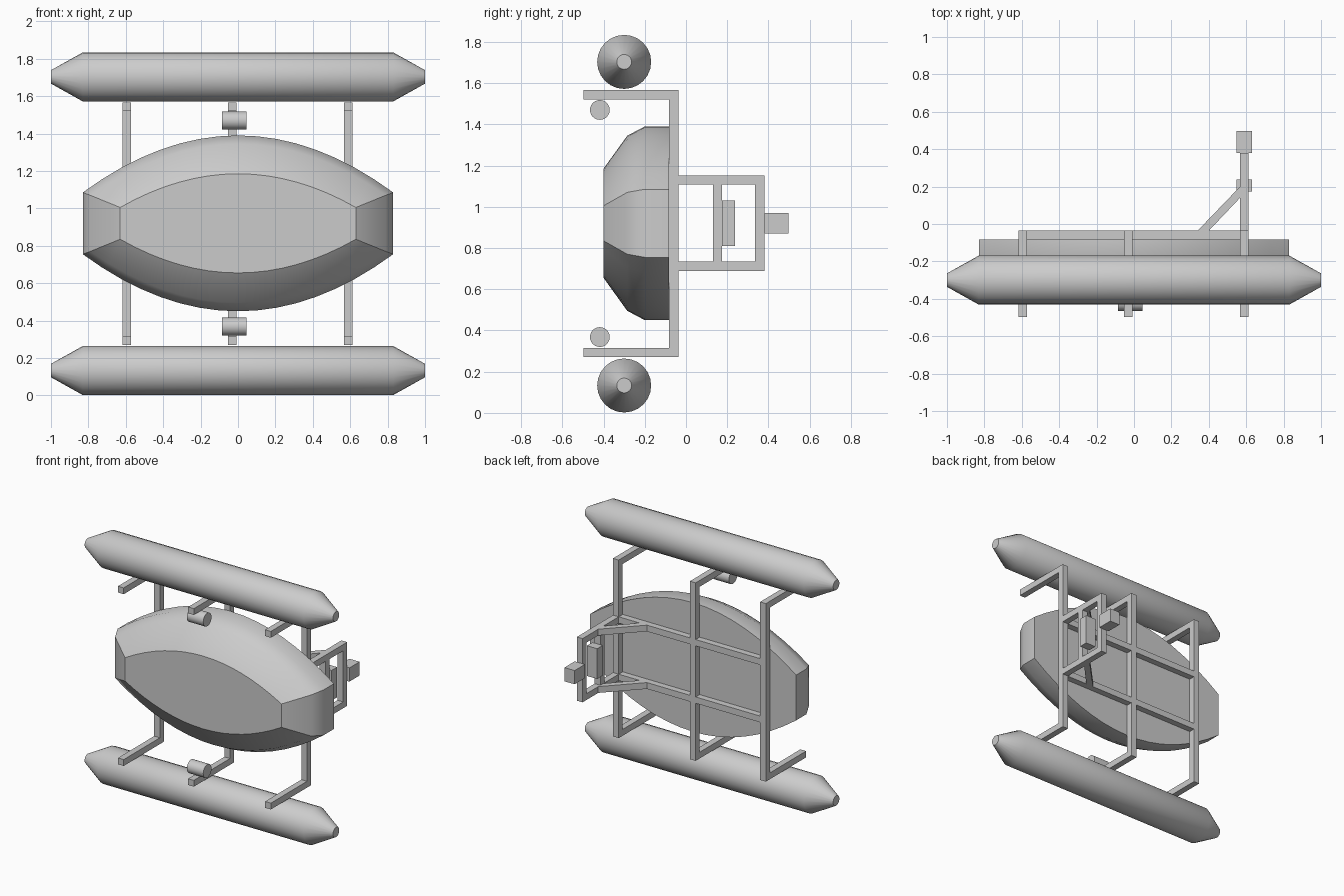
import bpy, bmesh, math
from mathutils import Vector, Matrix

cube = bpy.data.objects.get("Cube")
if cube:
    bpy.data.objects.remove(cube, do_unlink=True)

grey = bpy.data.materials.new("plain grey")
grey.use_nodes = True
grey.diffuse_color = (0.6, 0.6, 0.6, 1)
grey.node_tree.nodes["Principled BSDF"].inputs["Base Color"].default_value = (0.6, 0.6, 0.6, 1)


def finish(name, bm, smooth=False):
    bmesh.ops.recalc_face_normals(bm, faces=bm.faces)
    mesh = bpy.data.meshes.new(name)
    bm.to_mesh(mesh)
    bm.free()
    mesh.materials.append(grey)
    obj = bpy.data.objects.new(name, mesh)
    bpy.context.collection.objects.link(obj)
    if smooth:
        bpy.ops.object.select_all(action="DESELECT")
        obj.select_set(True)
        bpy.context.view_layer.objects.active = obj
        bpy.ops.object.shade_smooth_by_angle(angle=math.radians(30))


def loft(name, rings):
    """Skin a list of equal-length point rings and cap both ends."""
    bm = bmesh.new()
    loops = [[bm.verts.new(p) for p in ring] for ring in rings]
    for a, b in zip(loops, loops[1:]):
        for i in range(len(a)):
            j = (i + 1) % len(a)
            bm.faces.new((a[i], a[j], b[j], b[i]))
    bm.faces.new(loops[0])
    bm.faces.new(loops[-1])
    finish(name, bm, True)


def lathe_x(name, centre, profile, sides=24):
    """Turn (x, radius) pairs around an axis parallel to x."""
    cx, cy, cz = centre
    angles = [math.tau * i / sides for i in range(sides)]
    loft(name, [[(cx + x, cy + r * math.cos(a), cz + r * math.sin(a))
                 for a in angles] for x, r in profile])


def box(name, x, y, z):
    """Box from (low, high) ranges."""
    bm = bmesh.new()
    size = Vector((x[1] - x[0], y[1] - y[0], z[1] - z[0]))
    mid = Vector((x[0] + x[1], y[0] + y[1], z[0] + z[1])) / 2
    bmesh.ops.create_cube(bm, size=1, matrix=Matrix.LocRotScale(mid, None, size))
    finish(name, bm)


BAR = 0.046
HALF = BAR / 2
MID_Z = 0.92
BACK, FRONT = -0.036, -0.082   # depth range of the upright frame
FRAME_X = {"right": -0.595, "middle": -0.03, "left": 0.59}


def across(c, half=HALF):
    return (c - half, c + half)


# Long floats with tapered ends, and small lamps beside the middle frame
for level, tank_z, lamp_z in (("lower", 0.133, 0.368), ("upper", 1.703, 1.47)):
    lathe_x(level + "_float", (0, -0.30, tank_z),
            [(-1, 0.036), (-0.83, 0.131), (0.83, 0.131), (1, 0.036)])
    lathe_x(level + "_lamp", (-0.02, -0.418, lamp_z), [(-0.066, 0.048), (0.066, 0.048)])


# Domed hull: lens-shaped outline with blunt ends, stepping in towards the front
def lens(y, half_x, end_h, mid_h, steps=16):
    xs = [half_x * (2 * i / steps - 1) for i in range(steps + 1)]
    top = [(x, end_h + (mid_h - end_h) * (1 - (x / half_x) ** 2)) for x in xs]
    return ([(x, y, MID_Z + h) for x, h in top]
            + [(x, y, MID_Z - h) for x, h in reversed(top)])


loft("hull", [lens(-0.082, 0.83, 0.165, 0.47), lens(-0.20, 0.83, 0.165, 0.47),
              lens(-0.285, 0.79, 0.15, 0.425), lens(-0.40, 0.63, 0.085, 0.265)])

# Three bracket frames: an upright and two forward arms
for side, x in FRAME_X.items():
    box(side + "_upright", across(x), (FRONT, BACK), (0.27, 1.566))
    for level, z in (("lower", 0.293), ("upper", 1.543)):
        box(f"{side}_{level}_arm", across(x), (-0.498, FRONT), across(z))

# Cross rails, rear arms and diagonal braces at two heights
left_x = FRAME_X["left"]
for level, z in (("lower", 0.712), ("upper", 1.13)):
    box(level + "_right_rail", (FRAME_X["right"] + HALF, FRAME_X["middle"] - HALF), (FRONT, BACK), across(z))
    box(level + "_left_rail", (FRAME_X["middle"] + HALF, left_x - HALF), (FRONT, BACK), across(z))
    box(level + "_rear_arm", across(left_x), (BACK, 0.38), across(z))
    ends = [(0.34, BACK), (0.40, BACK), (left_x - HALF, 0.14), (left_x - HALF, 0.20)]
    loft(level + "_brace", [[(x, y, z + s * HALF) for x, y in ends] for s in (-1, 1)])

# Rear bracket posts, panel and end block
box("inner_post", across(left_x), (0.13, 0.175), (0.735, 1.107))
box("outer_post", across(left_x), (0.334, 0.38), (0.735, 1.107))
box("panel", across(left_x, 0.041), (0.175, 0.238), (0.81, 1.03))
box("end_block", across(left_x, 0.041), (0.38, 0.497), (0.87, 0.97))
